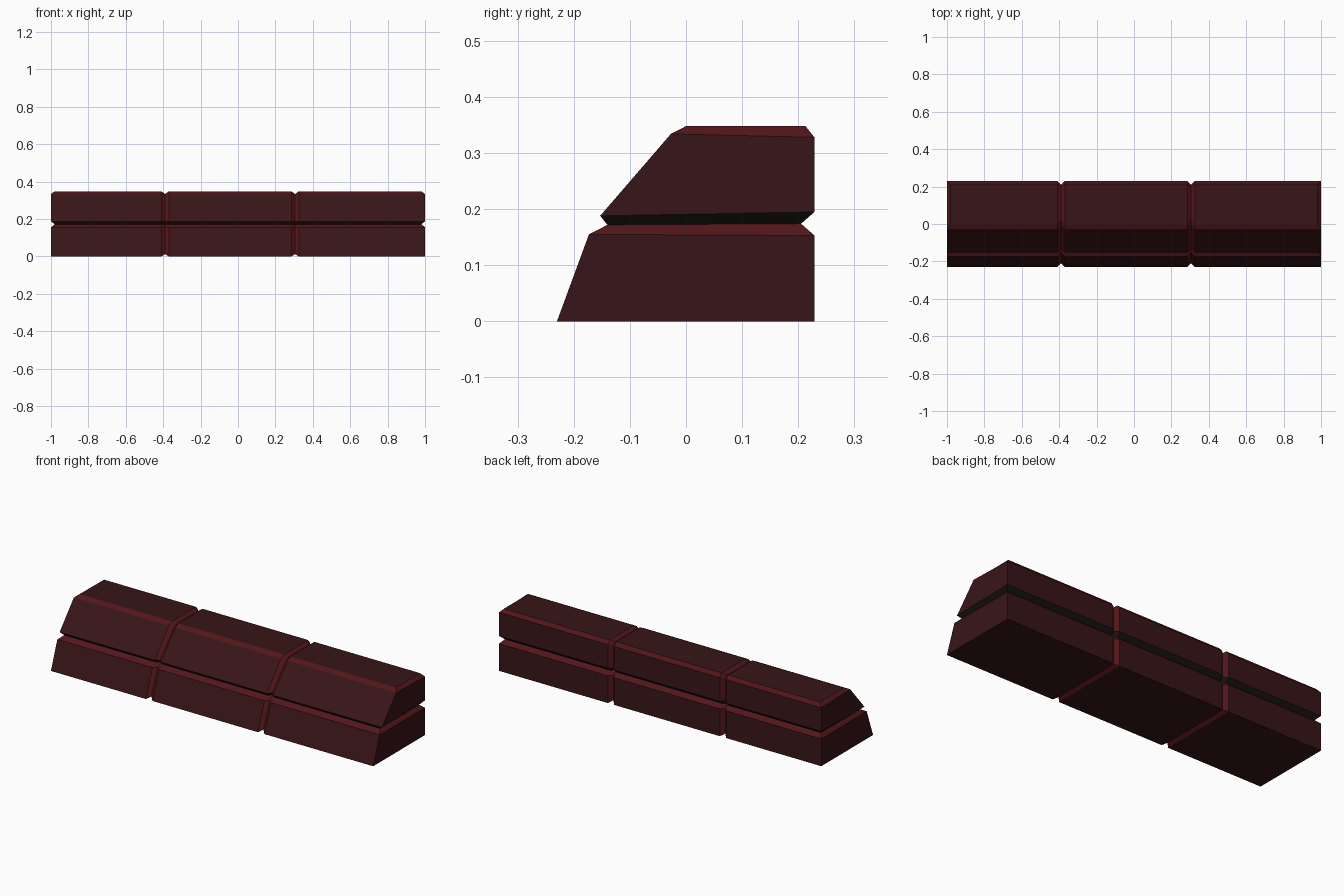
import bpy, bmesh

if "Cube" in bpy.data.objects:
    bpy.data.objects.remove(bpy.data.objects["Cube"])

def material(name, rgb):
    m = bpy.data.materials.new(name)
    m.diffuse_color = (*rgb, 1)
    m.use_nodes = True
    m.node_tree.nodes["Principled BSDF"].inputs["Base Color"].default_value = m.diffuse_color
    return m

MATS = [material("dark_red", (0.04, 0.0075, 0.009)),
        material("edge_red", (0.085, 0.008, 0.010)),
        material("shadow_black", (0.012, 0.008, 0.008))]
MAIN, EDGE, SHADOW = range(3)

GROOVES = (-0.39, 0.305)   # vertical joints between the three blocks
W = 0.02                   # chamfer width

def course(name, profile, collapse, tints, sink):
    """Loft a (y, z) profile along x, chamfered at the ends and pinched at the grooves.
    collapse: profile points that fold onto a neighbour at the ends
    tints: material of each strip; sink: z offset of points at a groove"""
    end = [profile[collapse.get(i, i)] for i in range(len(profile))]
    pinch = [(y + (W if i < len(profile) / 2 else -W), z + sink.get(i, 0))
             for i, (y, z) in enumerate(profile)]
    stations = [(-1, end), (-1 + W, profile)]
    for g in GROOVES:
        stations += [(g - W, profile), (g, pinch), (g + W, profile)]
    stations += [(1 - W, profile), (1, end)]

    bm = bmesh.new()
    rings = [[bm.verts.new((x, y, z)) for y, z in ring] for x, ring in stations]
    n = len(profile)
    for s in range(len(rings) - 1):
        at_end = s in (0, len(rings) - 2)
        in_groove = stations[s][1] is pinch or stations[s + 1][1] is pinch
        for i in range(n):
            j = (i + 1) % n
            f = bm.faces.new((rings[s][i], rings[s][j], rings[s + 1][j], rings[s + 1][i]))
            folded = at_end and i in collapse and j in collapse
            tint = tints[i]
            if tint == MAIN and (in_groove or folded):
                tint = EDGE
            f.material_index = tint
    for ring in (rings[0], rings[-1]):
        bm.faces.new(ring)
    # Merge the folded end points
    bmesh.ops.remove_doubles(bm, verts=bm.verts, dist=1e-5)
    bmesh.ops.recalc_face_normals(bm, faces=bm.faces)
    me = bpy.data.meshes.new(name)
    bm.to_mesh(me)
    bm.free()
    for m in MATS:
        me.materials.append(m)
    bpy.context.collection.objects.link(bpy.data.objects.new(name, me))

# Lower course: sloped front, chamfered top edge
course("lower_course",
       [(-0.14, 0.172), (-0.173, 0.155), (-0.23, 0),
        (0.229, 0), (0.229, 0.153), (0.205, 0.174)],
       {0: 1, 5: 4},
       [EDGE, MAIN, MAIN, MAIN, EDGE, EDGE],
       {2: 0.012, 3: 0.012})

# Upper course: steeper set-back front, undercut waist, chamfered top
course("upper_course",
       [(-0.14, 0.172), (-0.153, 0.188), (-0.027, 0.334), (0, 0.348),
        (0.213, 0.348), (0.229, 0.328), (0.229, 0.195), (0.205, 0.174)],
       {0: 1, 3: 2, 4: 5, 7: 6},
       [SHADOW, MAIN, EDGE, MAIN, EDGE, MAIN, SHADOW, SHADOW],
       {2: -0.008, 3: -0.014, 4: -0.014, 5: -0.008})
